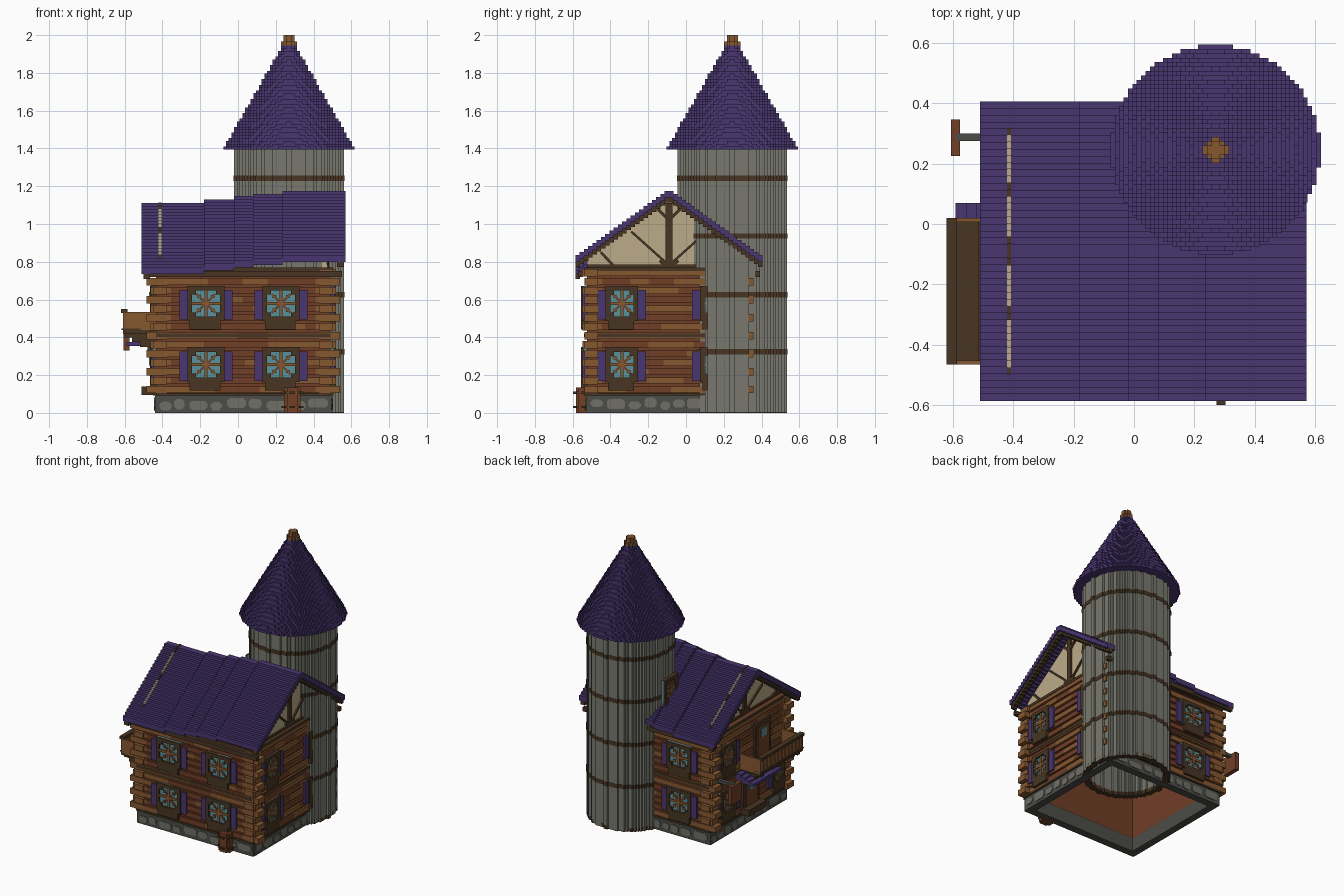
import bpy, bmesh, math, random
from mathutils import Vector

random.seed(4)
if "Cube" in bpy.data.objects:
    bpy.data.objects.remove(bpy.data.objects["Cube"])

# Materials
def lin(c):
    c /= 255
    return c / 12.92 if c <= 0.04045 else ((c + 0.055) / 1.055) ** 2.4

COLOURS = {"purple": (73, 54, 112), "dark_wood": (71, 53, 35), "red_wood": (112, 62, 38),
           "orange_wood": (134, 88, 48), "cream": (188, 171, 136), "tower_stone": (121, 121, 111),
           "dark_stone": (76, 76, 72), "light_stone": (112, 112, 102), "teal_glass": (88, 146, 156)}
NAMES = list(COLOURS)
MATS = []
for name, rgb in COLOURS.items():
    m = bpy.data.materials.new(name)
    m.use_nodes = True
    col = tuple(lin(c) for c in rgb) + (1,)
    m.diffuse_color = col
    m.node_tree.nodes["Principled BSDF"].inputs["Base Color"].default_value = col
    MATS.append(m)

# Geometry helpers: each part collects its pieces in one bmesh
PARTS = {}

def loft(part, mat, lower, upper, caps=True):
    bm = PARTS.setdefault(part, bmesh.new())
    a = [bm.verts.new(p) for p in lower]
    b = [bm.verts.new(p) for p in upper]
    n = len(a)
    faces = [bm.faces.new((a[i], a[(i + 1) % n], b[(i + 1) % n], b[i])) for i in range(n)]
    if caps:
        faces += [bm.faces.new(a[::-1]), bm.faces.new(b)]
    for f in faces:
        f.material_index = NAMES.index(mat)

def box(part, mat, x0, x1, y0, y1, z0, z1):
    q = [(x0, y0), (x1, y0), (x1, y1), (x0, y1)]
    loft(part, mat, [(x, y, z0) for x, y in q], [(x, y, z1) for x, y in q])

# Wall planes, and mapping of (along, outward, height) onto each wall
F, B, L, R = -0.525, 0.345, -0.435, 0.49
MID = (F + B) / 2
TX, TY = 0.27, 0.245
def at(side, u, o, z):
    return {"front": (u, F - o, z), "back": (u, B + o, z), "left": (L - o, u, z),
            "right": (R + o, u, z), "tower": (TX - 0.28 - o, u, z)}[side]

def prism(part, mat, side, pts, o0, o1):
    loft(part, mat, [at(side, u, o0, z) for u, z in pts], [at(side, u, o1, z) for u, z in pts])

def panel(part, mat, side, u0, u1, z0, z1, o0, o1):
    prism(part, mat, side, [(u0, z0), (u1, z0), (u1, z1), (u0, z1)], o0, o1)

def strut(part, mat, side, p, q, w, o0, o1):
    p, q = Vector(p), Vector(q)
    d = (q - p).normalized() * w / 2
    n = Vector((-d.y, d.x))
    prism(part, mat, side, [p + n, p - n, q - n, q + n], o0, o1)

# Stepped circle outline on a block grid
V = 0.0145
def stepped_circle(r):
    n = round(r / V)
    right = []
    for j in range(-n, n):
        y = (j + 0.5) * V
        w = max(1, round(math.sqrt(max(r * r - y * y, 0)) / V)) * V
        for p in ((w, j * V), (w, (j + 1) * V)):
            if not right or p != right[-1]:
                right.append(p)
    return right + [(-x, y) for x, y in reversed(right)]

def disc(part, mat, cx, cy, r, z0, z1):
    c = [(cx + x, cy + y) for x, y in stepped_circle(r)]
    loft(part, mat, [p + (z0,) for p in c], [p + (z1,) for p in c])

def tube(part, mat, cx, cy, r, z0, z1, inner):
    c = stepped_circle(r)
    ring = lambda s, z: [(cx + x * s, cy + y * s, z) for x, y in c]
    loops = [ring(1, z0), ring(1, z1), ring(inner, z1), ring(inner, z0)]
    for i in range(4):
        loft(part, mat, loops[i], loops[(i + 1) % 4], caps=False)

# Stone footing, open in the middle
SPAN = {"front": (L, R), "back": (L, R), "left": (F, B), "right": (F, B)}
for side, (a, b) in SPAN.items():
    panel("footing", "dark_stone", side, a, b, 0, 0.095, -0.05, 0.004)
    u = a + 0.02
    while u < b - 0.05:
        w, z = random.uniform(0.05, 0.11), random.uniform(0.012, 0.03)
        w = min(w, b - u - 0.005)
        h = random.uniform(0.04, 0.055)
        c = 0.014
        prism("footing_stones", "light_stone", side,
              [(u + c, z), (u + w - c, z), (u + w, z + c), (u + w, z + h - c),
               (u + w - c, z + h), (u + c, z + h), (u, z + h - c), (u, z + c)], 0, 0.009)
        u += w + random.uniform(0.01, 0.03)

# Log walls: solid core, proud log faces and crossed log ends
ROWS, Z0, Z1 = 14, 0.1, 0.765
H = (Z1 - Z0) / ROWS
for side, (a, b) in SPAN.items():
    panel("log_walls", "red_wood", side, a, b, 0.09, 0.77, -0.045, 0)
    reach = 0.05 if side in ("front", "back") else 0.023
    for r in range(ROWS):
        z = Z0 + r * H
        warm = 0.75 if r in (0, 5, 6, 12, 13) else 0.25
        cuts = [a, a + 0.08]
        while cuts[-1] < b - 0.3:
            cuts.append(cuts[-1] + random.uniform(0.08, 0.25))
        cuts += [b - 0.08, b]
        for i in range(len(cuts) - 1):
            edge = i in (0, len(cuts) - 2)
            mat = "orange_wood" if edge or random.random() < warm else "red_wood"
            panel("log_walls", mat, side, cuts[i], cuts[i + 1], z + 0.007, z + H - 0.007, 0, 0.012)
        e = reach if r % 2 == (0 if reach > 0.03 else 1) else reach * 0.55
        for u0, u1 in ((a - e, a), (b, b + e)):
            panel("log_ends", "orange_wood", side, u0, u1, z + 0.004, z + H - 0.004, -0.06, 0.012)
    for z0, z1 in ((0.092, 0.106), (0.402, 0.42), (0.75, 0.77)):
        panel("wall_beams", "dark_wood", side, a, b, z0, z1, -0.045, 0.015)

# Windows with lattice, sill box and shutters
def window(side, u, z, w=0.195, shutters=True):
    h, t = 0.185, 0.024
    x0, x1, b, e = u - w / 2, u + w / 2, z - h / 2, z + h / 2
    P = "windows"
    panel(P, "teal_glass", side, x0, x1, b, e, 0, 0.016)
    for q in ((x0, x0 + t, b, e), (x1 - t, x1, b, e), (x0, x1, b, b + t), (x0, x1, e - t, e),
              (x0 + 0.012, x1 - 0.02, b - 0.045, b)):
        panel(P, "dark_wood", side, *q, 0, 0.03)
    for su in (-1, 1):
        for sz in (-1, 1):
            cu, cz = u + su * (w / 2 - t - 0.01), z + sz * (h / 2 - t - 0.01)
            panel(P, "dark_wood", side, cu - 0.011, cu + 0.011, cz - 0.011, cz + 0.011, 0, 0.03)
            strut(P, "red_wood", side, (u, z), (u + su * 0.05, z + sz * 0.05), 0.012, 0, 0.021)
            panel(P, "orange_wood", side, u + su * 0.036 - 0.009, u + su * 0.036 + 0.009,
                  z + sz * 0.036 - 0.009, z + sz * 0.036 + 0.009, 0, 0.024)
    panel(P, "orange_wood", side, u - 0.008, u + 0.008, b, e, 0, 0.025)
    panel(P, "orange_wood", side, x0, x1, z - 0.008, z + 0.008, 0, 0.025)
    if shutters:
        for s in (x0 - 0.043, x1):
            panel("shutters", "purple", side, s, s + 0.043, z - 0.085, z + 0.07, 0, 0.022)

for z in (0.58, 0.255):
    window("front", -0.17, z)
    window("front", 0.228, z)
    window("back", -0.2, z)
    window("right", -0.34, z, 0.17)
    window("right", 0.16, z, 0.17)
    window("left", 0.17, z, 0.17)
window("left", -0.4, 0.255, 0.15)
window("tower", 0.22, 0.965, 0.15, False)

# Doors, canopy, step and balcony on the left side
for u, z0, z1 in ((-0.09, 0.1, 0.36), (-0.22, 0.44, 0.69)):
    panel("doors", "dark_wood", "left", u - 0.09, u + 0.09, z0, z1, 0, 0.025)
    panel("doors", "red_wood", "left", u - 0.065, u + 0.065, z0, z1 - 0.03, 0, 0.031)
    panel("doors", "teal_glass", "left", u - 0.03, u + 0.03, z1 - 0.11, z1 - 0.05, 0, 0.035)
panel("door_step", "dark_wood", "left", -0.19, 0.01, 0.095, 0.14, 0, 0.075)
for i in range(4):
    panel("canopy", "purple", "left", -0.25, 0.07, 0.355 + i * 0.013, 0.375 + i * 0.013, 0, 0.155 - i * 0.035)
BX, BY0, BY1 = -0.61, -0.465, 0.02
box("balcony_floor", "dark_wood", BX, L, BY0, BY1, 0.42, 0.44)
for i in range(12):
    y = BY0 + i * (BY1 - BY0) / 12
    box("balcony_rail", "orange_wood", BX + 0.003, BX + 0.016, y + 0.003, y + 0.037, 0.43, 0.535)
box("balcony_rail", "dark_wood", BX - 0.008, BX + 0.095, BY0, BY1, 0.44, 0.446)
box("balcony_rail", "dark_wood", BX - 0.01, BX + 0.025, BY0, BY1, 0.53, 0.55)
for y in (BY0, BY1 - 0.014):
    box("balcony_rail", "orange_wood", BX, L, y, y + 0.014, 0.43, 0.535)
for y in (BY0 + 0.02, -0.22, BY1 - 0.05):
    for i in range(4):
        box("balcony_brackets", "dark_wood", BX + 0.01 + i * 0.04, L, y, y + 0.03, 0.4 - i * 0.025, 0.425 - i * 0.025)

# Hanging sign
box("sign_arm", "dark_stone", -0.59, L, 0.275, 0.3, 0.44, 0.462)
box("sign_board", "red_wood", -0.605, -0.575, 0.225, 0.345, 0.33, 0.46)

# Gables with timber bracing
for side, drop in (("right", 0), ("left", 0.05)):
    o = -0.035 if side == "left" else -0.02
    prism("gable_walls", "cream", side,
          [(F, 0.765), (B, 0.765), (B, 0.82 - drop), (MID, 1.125 - drop), (F, 0.82 - drop)], o - 0.03, o)
    G = lambda p, q, w: strut("gable_timbers", "dark_wood", side, p, q, w, o, o + 0.012)
    G((MID, 0.77), (MID, 1.11 - drop), 0.038)
    G((F, 0.772), (B, 0.772), 0.025)
    for s in (-1, 1):
        G((MID + s * 0.01, 0.79), (MID + s * 0.2, 0.96 - drop), 0.012)
        G((MID, 0.765), (MID + s * 0.045, 0.81), 0.025)
        G((MID + s * 0.29, 0.775), (MID + s * 0.36, 0.85 - drop), 0.014)
        G((MID, 1.02 - drop), (MID + s * 0.06, 1.08 - drop), 0.014)

# Stepped roof: five bays rising to the right, rafters below both ends
BAYS = [(-0.51, -0.18, 1.112), (-0.18, -0.02, 1.13), (-0.02, 0.08, 1.147), (0.08, 0.235, 1.16), (0.235, 0.57, 1.175)]
N, DY, DZ = 22, 0.495 / 22, 0.0162
for i in range(N):
    for s in (-1, 1):
        y0, y1 = sorted((MID + s * i * DY, MID + s * (i + 1) * DY))
        for x0, x1, top in BAYS:
            z = top - i * DZ
            box("roof", "purple", x0, x1, y0, y1, z - 0.036, z)
        for x0, x1, top in ((-0.5, -0.465, 1.112), (0.525, 0.56, 1.175)):
            z = top - i * DZ
            box("rafters", "dark_wood", x0, x1, y0, y1, z - 0.062, z - 0.036)
        # Gable wall strip showing through the shingles
        y = (y0 + y1) / 2
        if abs(y - MID) < 0.4:
            beam = abs(y - MID) < 0.04 or abs(abs(y - MID) - 0.2) < 0.02 or abs(y - MID) > 0.38
            z = 1.112 - i * DZ
            o = 0.003
            box("roof_strip", "dark_wood" if beam else "cream", -0.42, -0.406, y0 - o, y1 + o, z - 0.02, z + o)
for s in (-1, 1):
    y = MID + s * 0.47
    box("eave_beams", "dark_wood", -0.5, 0.55, y - 0.012, y + 0.012, 0.72, 0.75)

# Round tower with hoops and stepped cone roof
tube("tower", "tower_stone", TX, TY, 0.283, 0.004, 1.41, 0.88)
for z in (0, 0.31, 0.612, 0.922, 1.228):
    tube("tower_hoops", "dark_wood", TX, TY, 0.283, z, z + 0.028, 1.008 if z else 0.87)
    if z:
        c = [(TX + x * 1.012, TY + y * 1.012) for x, y in stepped_circle(0.283)]
        loft("tower_hoops", "dark_wood", [p + (z,) for p in c], [p + (z + 0.028,) for p in c], caps=False)
LAYERS = 38
for i in range(LAYERS):
    z = 1.395 + i * 0.565 / LAYERS
    disc("tower_roof", "purple", TX, TY, 0.345 - 0.315 * i / (LAYERS - 1), z, z + 0.565 / LAYERS)
disc("finial", "orange_wood", TX, TY, 0.04, 1.945, 1.965)
disc("finial", "orange_wood", TX, TY, 0.024, 1.96, 2.0)

# Barrel by the front wall
disc("barrel", "red_wood", 0.288, -0.54, 0.05, 0, 0.135)
for z in (0.025, 0.1):
    disc("barrel", "dark_wood", 0.288, -0.54, 0.052, z, z + 0.012)

# Turn every part into an object with only the materials it uses
for name, bm in PARTS.items():
    bmesh.ops.recalc_face_normals(bm, faces=bm.faces[:])
    used = sorted({f.material_index for f in bm.faces})
    for f in bm.faces:
        f.material_index = used.index(f.material_index)
    me = bpy.data.meshes.new(name)
    bm.to_mesh(me)
    bm.free()
    for i in used:
        me.materials.append(MATS[i])
    bpy.context.collection.objects.link(bpy.data.objects.new(name, me))
